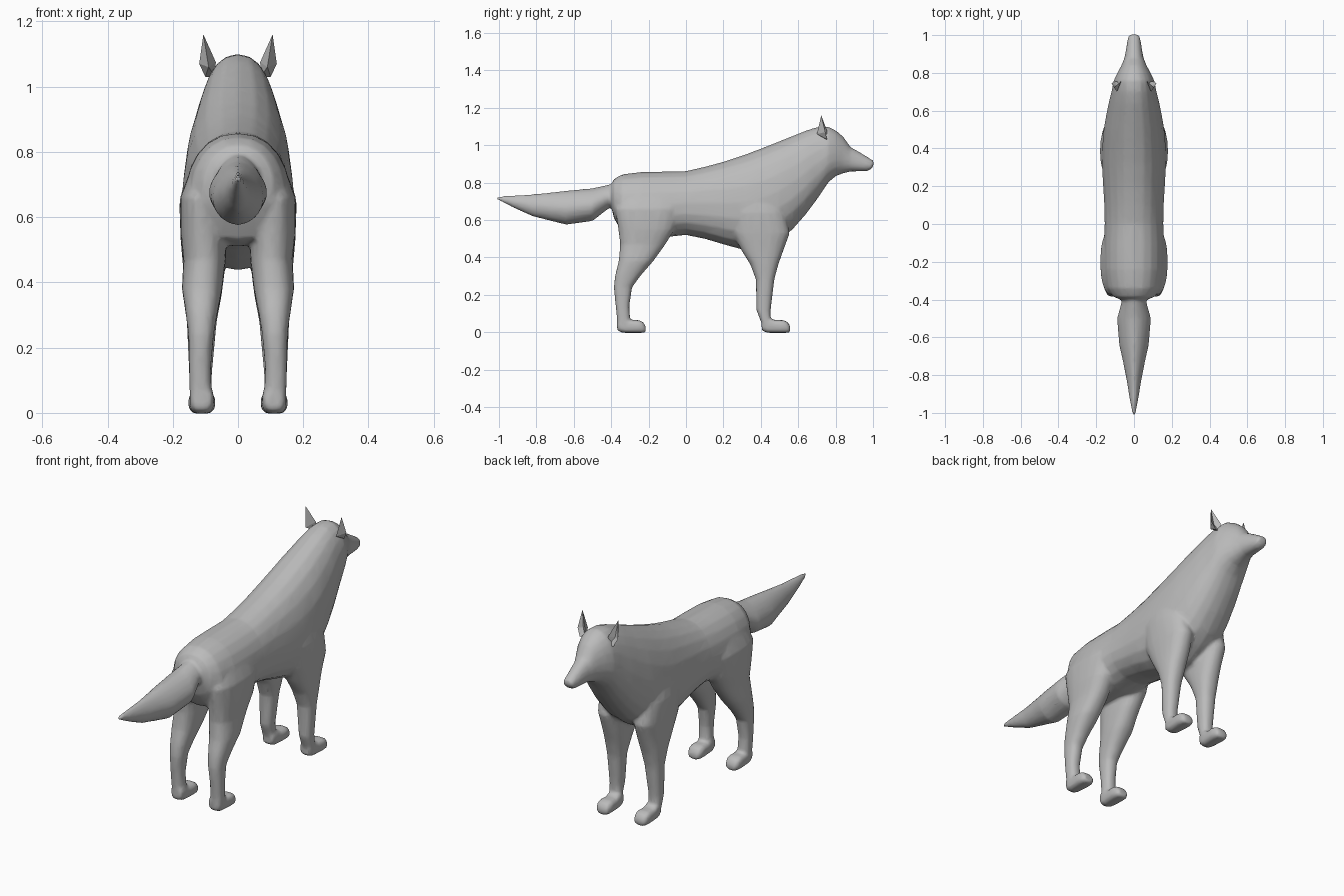
import bpy, bmesh, math
from mathutils import Vector

fur = bpy.data.materials.new("grey fur")
fur.diffuse_color = (0.5, 0.5, 0.5, 1)


def make(name, bm):
    bmesh.ops.recalc_face_normals(bm, faces=bm.faces)
    me = bpy.data.meshes.new(name)
    bm.to_mesh(me)
    bm.free()
    ob = bpy.data.objects.new(name, me)
    bpy.context.collection.objects.link(ob)
    me.materials.append(fur)
    return ob


def loft(name, rings):
    """Skin a list of point rings into a closed tube."""
    bm = bmesh.new()
    vs = [[bm.verts.new(p) for p in r] for r in rings]
    n = len(vs[0])
    for a, b in zip(vs, vs[1:]):
        for i in range(n):
            j = (i + 1) % n
            bm.faces.new((a[i], a[j], b[j], b[i]))
    bm.faces.new(vs[0])
    bm.faces.new(vs[-1])
    return make(name, bm)


def oval(n=20, power=1.0):
    for i in range(n):
        a = 2 * math.pi * i / n
        c, s = math.cos(a), math.sin(a)
        yield (math.copysign(abs(c) ** power, c), math.copysign(abs(s) ** power, s))


def along_y(name, stations, egg=0.0, power=0.9, x=0.0):
    """Stations are (y, bottom, top, half width); egg narrows the upper side."""
    return loft(name, [[(x + hw * c * (1 - egg * s), y, (b + t) / 2 + (t - b) / 2 * s)
                        for c, s in oval(power=power)] for y, b, t, hw in stations])


def along_z(name, stations, side):
    """Stations are (z, back, front, inner x, outer x)."""
    return loft(name, [[(side * ((x0 + x1) / 2 + (x1 - x0) / 2 * c),
                         (y0 + y1) / 2 + (y1 - y0) / 2 * s, z)
                        for c, s in oval(power=0.85)] for z, y0, y1, x0, x1 in stations])


# Torso, neck and head
parts = [along_y("body", [
    (-0.40, 0.67, 0.79, 0.07), (-0.385, 0.61, 0.82, 0.11), (-0.34, 0.53, 0.845, 0.145),
    (-0.24, 0.51, 0.857, 0.16), (-0.1, 0.51, 0.86, 0.16), (0.0, 0.52, 0.862, 0.155),
    (0.1, 0.50, 0.885, 0.157), (0.2, 0.47, 0.912, 0.163), (0.32, 0.437, 0.952, 0.17),
    (0.42, 0.45, 0.99, 0.167), (0.5, 0.495, 1.022, 0.16), (0.57, 0.55, 1.05, 0.148),
    (0.64, 0.63, 1.078, 0.134), (0.70, 0.71, 1.097, 0.119), (0.76, 0.80, 1.10, 0.107),
    (0.80, 0.835, 1.08, 0.088), (0.84, 0.85, 1.047, 0.066), (0.88, 0.86, 0.99, 0.05),
    (0.92, 0.86, 0.968, 0.043), (0.97, 0.862, 0.938, 0.035), (0.99, 0.872, 0.924, 0.031),
    (1.003, 0.893, 0.917, 0.025)], egg=0.1)]

# Bushy tail
parts.append(along_y("tail", [
    (-0.33, 0.68, 0.82, 0.06), (-0.41, 0.665, 0.79, 0.065), (-0.50, 0.595, 0.77, 0.09),
    (-0.64, 0.575, 0.757, 0.078), (-0.72, 0.595, 0.748, 0.06), (-0.82, 0.62, 0.738, 0.04),
    (-0.92, 0.665, 0.732, 0.024), (-1.01, 0.71, 0.727, 0.008)], egg=0.12, power=1.1))

# Legs and paws, both sides
hind = [(0.76, -0.33, -0.05, 0.05, 0.14), (0.66, -0.38, -0.02, 0.04, 0.178),
        (0.55, -0.362, -0.06, 0.035, 0.177), (0.47, -0.352, -0.11, 0.037, 0.168),
        (0.38, -0.36, -0.175, 0.048, 0.172), (0.30, -0.38, -0.245, 0.064, 0.16),
        (0.24, -0.386, -0.288, 0.074, 0.152), (0.14, -0.376, -0.303, 0.083, 0.15),
        (0.02, -0.364, -0.295, 0.078, 0.148)]
fore = [(0.76, 0.27, 0.46, 0.06, 0.155), (0.64, 0.24, 0.53, 0.04, 0.18),
        (0.53, 0.25, 0.555, 0.035, 0.176), (0.44, 0.295, 0.522, 0.04, 0.168),
        (0.36, 0.345, 0.493, 0.05, 0.164), (0.28, 0.374, 0.472, 0.065, 0.157),
        (0.12, 0.376, 0.453, 0.08, 0.15), (0.07, 0.395, 0.452, 0.082, 0.149),
        (0.025, 0.412, 0.465, 0.08, 0.148)]
for side, tag in ((1, "right"), (-1, "left")):
    for leg, rings, heel in (("hind", hind, -0.368), ("front", fore, 0.405)):
        parts.append(along_z(f"{leg}_leg_{tag}", rings, side))
        parts.append(along_y(f"{leg}_paw_{tag}", [
            (heel, 0.01, 0.07, 0.03), (heel + 0.03, -0.003, 0.085, 0.037),
            (heel + 0.07, -0.003, 0.065, 0.039), (heel + 0.11, -0.003, 0.066, 0.042),
            (heel + 0.135, -0.003, 0.058, 0.038), (heel + 0.152, 0.0, 0.035, 0.028)],
            power=0.65, x=side * 0.111))

# Fuse the parts into one smooth coat
bpy.ops.object.select_all(action='DESELECT')
for p in parts:
    p.select_set(True)
body = parts[0]
bpy.context.view_layer.objects.active = body
bpy.ops.object.join()
body.name = "wolf_body"
rem = body.modifiers.new("fuse", 'REMESH')
rem.mode = 'VOXEL'
rem.voxel_size = 0.009
smo = body.modifiers.new("relax", 'SMOOTH')
smo.factor = 0.5
smo.iterations = 4
dec = body.modifiers.new("simplify", 'DECIMATE')
dec.ratio = 0.2
for m in ("fuse", "relax", "simplify"):
    bpy.ops.object.modifier_apply(modifier=m)
body.data.materials.clear()
body.data.materials.append(fur)
bpy.ops.object.shade_smooth_by_angle(angle=math.radians(60))

# Pointed ears, hollow at the front
for side, tag in ((1, "right"), (-1, "left")):
    bm = bmesh.new()
    tip, outer, inner, back, hollow, low_o, low_i = [
        bm.verts.new(Vector((side * x, y, z))) for x, y, z in (
            (0.106, 0.723, 1.16), (0.119, 0.745, 1.07), (0.068, 0.755, 1.075),
            (0.09, 0.70, 1.06), (0.094, 0.733, 1.07), (0.10, 0.755, 1.03),
            (0.07, 0.75, 1.03))]
    for f in ((tip, outer, hollow), (tip, hollow, inner), (tip, inner, back),
              (tip, back, outer), (hollow, outer, low_o), (hollow, low_o, low_i),
              (hollow, low_i, inner), (back, inner, low_i), (back, low_i, low_o),
              (back, low_o, outer)):
        bm.faces.new(f)
    make(f"ear_{tag}", bm)
